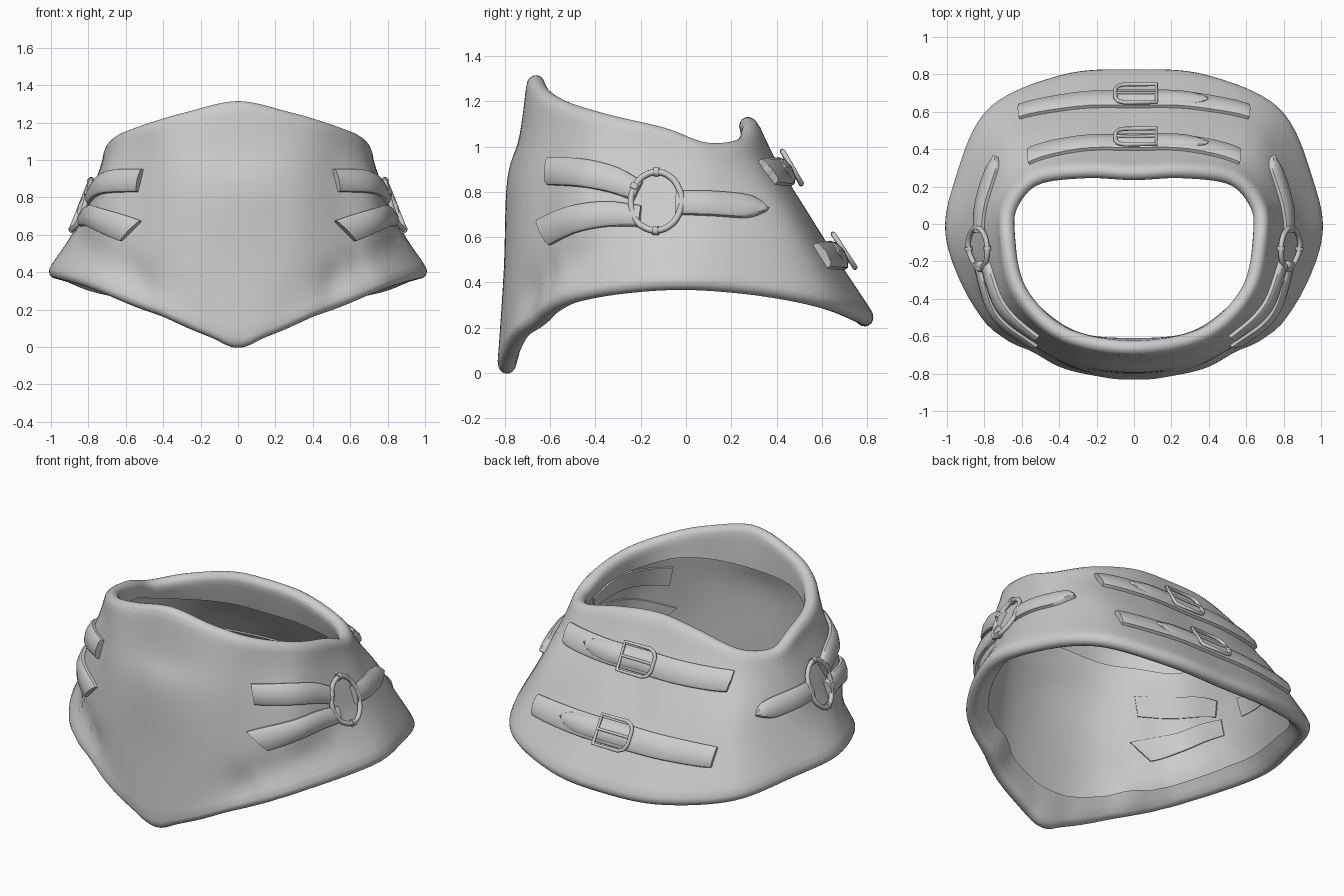
import bpy, bmesh
from math import sin, cos, pi, radians, exp, sqrt
from mathutils import Vector
from mathutils.bvhtree import BVHTree

if "Cube" in bpy.data.objects:
    bpy.data.objects.remove(bpy.data.objects["Cube"])


def catmull(pts, steps, cyclic=False):
    """Smooth curve through points of any dimension."""
    pts = [Vector(p) for p in pts]
    n = len(pts)
    get = (lambda i: pts[i % n]) if cyclic else (lambda i: pts[max(0, min(n - 1, i))])
    out = []
    for i in range(n if cyclic else n - 1):
        a, b, c, d = (get(i + k) for k in (-1, 0, 1, 2))
        for s in range(steps):
            t = s / steps
            out.append(0.5 * (2 * b + (c - a) * t + (2 * a - 5 * b + 4 * c - d) * t * t
                              + (3 * b - a - 3 * c + d) * t ** 3))
    if not cyclic:
        out.append(pts[-1])
    return out


def add_mesh(name, bm, angle):
    mesh = bpy.data.meshes.new(name)
    bmesh.ops.recalc_face_normals(bm, faces=bm.faces)
    bm.to_mesh(mesh)
    bm.free()
    ob = bpy.data.objects.new(name, mesh)
    bpy.context.collection.objects.link(ob)
    bpy.ops.object.select_all(action='DESELECT')
    bpy.context.view_layer.objects.active = ob
    ob.select_set(True)
    bpy.ops.object.shade_smooth_by_angle(angle=radians(angle))


def skin(bm, loops, around, across):
    """Quads between neighbouring rows of verts, closed around and/or across."""
    for i in range(len(loops) - (0 if around else 1)):
        a, b = loops[i], loops[(i + 1) % len(loops)]
        for k in range(len(a) - (0 if across else 1)):
            m = (k + 1) % len(a)
            bm.faces.new((a[k], a[m], b[m], b[k]))


# Shell: vertical profiles (top to bottom) from front centre round to back centre
columns = [
    [(0, -.70, 1.32), (0, -.735, 1.05), (0, -.79, .85), (0, -.805, .45), (0, -.835, 0)],
    [(.28, -.66, 1.265), (.29, -.70, 1.05), (.30, -.745, .82), (.29, -.775, .45), (.15, -.825, .055)],
    [(.49, -.56, 1.205), (.50, -.58, 1.04), (.52, -.615, .82), (.55, -.65, .5), (.43, -.76, .18)],
    [(.65, -.35, 1.15), (.68, -.38, 1.01), (.725, -.44, .82), (.775, -.47, .57), (.80, -.55, .325)],
    [(.71, -.1, 1.09), (.73, -.1, .98), (.79, -.1, .82), (.87, -.1, .62), (1.02, -.1, .395)],
    [(.69, .1, 1.03), (.72, .13, .92), (.78, .16, .77), (.86, .21, .59), (.965, .27, .375)],
    [(.54, .26, 1.05), (.58, .33, .9), (.65, .44, .72), (.71, .54, .52), (.785, .635, .315)],
    [(.26, .305, 1.12), (.29, .40, .92), (.32, .53, .71), (.35, .655, .5), (.39, .815, .255)],
    [(0, .295, 1.145), (0, .40, .93), (0, .54, .7), (0, .67, .5), (0, .845, .235)],
]
columns += [[(-x, y, z) for x, y, z in c] for c in columns[7:0:-1]]
rows = [catmull(r, 8, True) for r in zip(*columns)]
grid = [catmull(c, 6) for c in zip(*rows)]
for col in grid:
    # extra rows close to both rims, so that they can be rounded
    col[1:1] = [col[0].lerp(col[1], f) for f in (.06, .2, .5)]
    col[-1:-1] = [col[-1].lerp(col[-2], f) for f in (.5, .2, .06)]
    # hollows under the pointed front plate
    for p in col:
        if p.y < -.2:
            d = max(exp(-((abs(p.x) - x) ** 2 + (p.z - z) ** 2) / .012)
                    for x, z in ((.54, .34), (.66, .42), (.78, .49)))
            p -= .035 * d * Vector((p.x, p.y, 0)).normalized()

outer = bmesh.new()
vs = [[outer.verts.new(p) for p in col] for col in grid]
for i in range(len(vs)):
    a, b = vs[i], vs[(i + 1) % len(vs)]
    for j in range(len(a) - 1):
        outer.faces.new((a[j], a[j + 1], b[j + 1], b[j]))
outer.normal_update()
tree = BVHTree.FromBMesh(outer)

# Thin wall whose rims roll over into an inner lip
HALF, RIM, LIP = .042, .05, 8


def layer(col, j, sign):
    v = col[j]
    s = min((v.co - col[0].co).length, (v.co - col[-1].co).length)
    k = min(s, RIM) / RIM
    w = HALF * sqrt(1 - (1 - k) ** 2)
    if sign < 0:
        w += .2 * max(0, s - RIM)
    return bm.verts.new(v.co + v.normal * (sign * w - HALF))


bm = bmesh.new()
loops = []
for col in vs:
    n = len(col)
    loops.append([layer(col, j, -1) for j in range(LIP, 0, -1)]
                 + [layer(col, j, 1) for j in range(n)]
                 + [layer(col, j, -1) for j in range(n - 2, n - LIP, -1)])
skin(bm, loops, True, False)
add_mesh("shell", bm, 70)
outer.free()


def on_shell(side, u, v):
    """Hit the shell from a side (u=y, v=z) or from the back (side 0, u=x)."""
    if side:
        origin, ray = Vector((3 * side, u, v)), Vector((-side, 0, 0))
    else:
        origin, ray = Vector((u, 3, v)), Vector((0, -1, 0))
    p, n, _, _ = tree.ray_cast(origin, ray)
    if p is None:
        p, n, _, _ = tree.find_nearest(origin + ray * 2.3)
    return p, (n if n.dot(ray) < 0 else -n)


def strap(name, side, path, lift=0.035):
    """Domed band along (u, v, half width) points, laid on the shell."""
    bm = bmesh.new()
    pts = catmull(path, 8)
    section = [(-1, -.008), (-1, lift * .5), (-.8, lift * .8), (0, lift),
               (.8, lift * .8), (1, lift * .5), (1, -.008)]
    rings = []
    for i, p in enumerate(pts):
        d = (pts[min(i + 1, len(pts) - 1)] - pts[max(i - 1, 0)]).to_2d().normalized()
        ring = []
        for w, h in section:
            hit, n = on_shell(side, p.x - d.y * w * p.z, p.y + d.x * w * p.z)
            ring.append(bm.verts.new(hit + n * h))
        rings.append(ring)
    skin(bm, rings, False, True)
    bm.faces.new(rings[0])
    bm.faces.new(rings[-1])
    add_mesh(name, bm, 45)


def wire(name, side, pts, radius, lift, cyclic=False):
    """Round metal wire laid over the shell."""
    cu = bpy.data.curves.new(name, 'CURVE')
    cu.dimensions = '3D'
    cu.bevel_depth, cu.bevel_resolution, cu.use_fill_caps = radius, 3, True
    sp = cu.splines.new('POLY')
    sp.points.add(len(pts) - 1)
    for q, (u, v) in zip(sp.points, pts):
        hit, n = on_shell(side, u, v)
        q.co = (*(hit + n * lift), 1)
    sp.use_cyclic_u = cyclic
    bpy.context.collection.objects.link(bpy.data.objects.new(name, cu))


def ring_arc(a0, a1, n):
    return [(-.13 + .11 * cos(a0 + (a1 - a0) * k / n), .75 + .13 * sin(a0 + (a1 - a0) * k / n))
            for k in range(n + 1)]


# Side harnesses: three straps meeting at a ring
for side, label in ((1, "right"), (-1, "left")):
    strap(label + "_upper_strap", side,
          [(-.60, .89, .06), (-.45, .88, .06), (-.32, .85, .056), (-.21, .80, .045)])
    strap(label + "_lower_strap", side,
          [(-.62, .62, .06), (-.5, .675, .058), (-.35, .70, .054), (-.2, .69, .045)])
    strap(label + "_rear_strap", side,
          [(-.045, .75, .05), (.12, .745, .052), (.28, .73, .045), (.355, .715, .003)])
    wire(label + "_ring", side, ring_arc(0, 2 * pi, 40)[:-1], .014, .022, True)
    for k, deg in enumerate((90, 150, 270)):
        a = radians(deg)
        wire(f"{label}_ring_collar_{k}", side, ring_arc(a - .1, a + .1, 4), .021, .022)

# Back straps with overlapping tongue, buckle frame and prong
for label, z, half in (("upper", .885, .56), ("lower", .515, .61)):
    strap(label + "_back_strap", 0,
          [(-half, z, .015), (-half + .015, z, .04), (-half + .05, z, .055), (0, z, .06),
           (half - .05, z, .055), (half - .015, z, .04), (half, z, .015)], .036)
    strap(label + "_tongue", 0,
          [(-.1, z, .052), (.1, z, .052), (.28, z, .048), (.36, z, .03), (.39, z, .004)], .047)
    frame = [(.12, z - .074), (.12, z + .074), (-.05, z + .074), (-.085, z + .062),
             (-.1, z + .035), (-.1, z - .035), (-.085, z - .062), (-.05, z - .074)]
    wire(label + "_buckle", 0, frame, .011, .045, True)
    wire(label + "_prong", 0, [(.12, z), (.05, z), (-.02, z), (-.1, z)], .008, .05)
